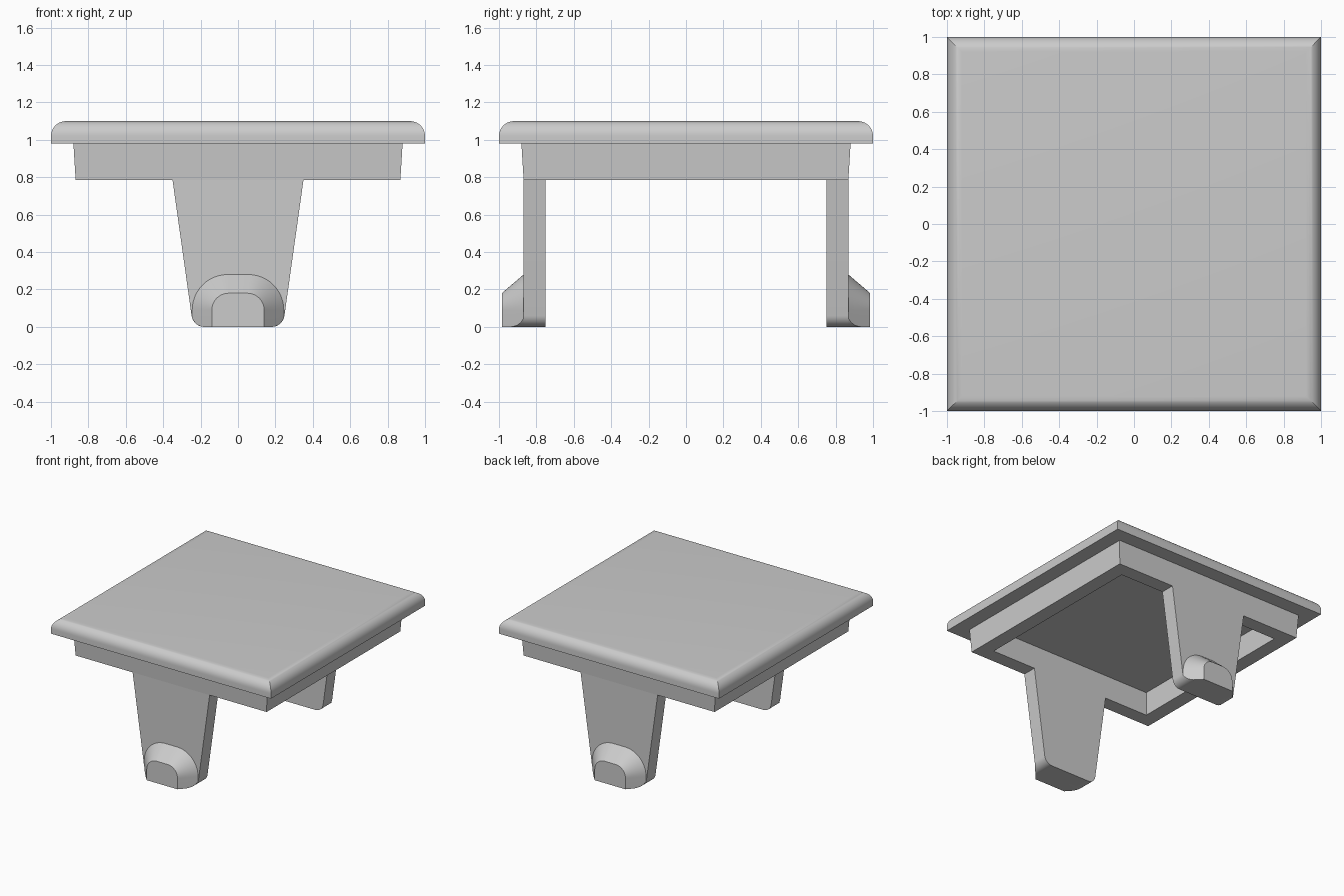
import bpy, bmesh
from math import sin, cos, pi, sqrt, radians

if "Cube" in bpy.data.objects:
    bpy.data.objects.remove(bpy.data.objects["Cube"])

grey = bpy.data.materials.new("light_grey_plastic")
grey.use_nodes = True
colour = (0.6, 0.6, 0.6, 1)
grey.diffuse_color = colour
grey.node_tree.nodes["Principled BSDF"].inputs["Base Color"].default_value = colour

CEILING, RIM_Z = 0.98, 0.785
INNER, OUTER = 0.75, 0.868
TIP = 0.985


def loft(name, rings, caps=True):
    """Skin a series of closed outlines that share a point count."""
    bm = bmesh.new()
    loops = [[bm.verts.new(p) for p in ring] for ring in rings]
    for a, b in zip(loops, loops[1:]):
        for i in range(len(a)):
            j = (i + 1) % len(a)
            bm.faces.new((a[i], a[j], b[j], b[i]))
    if caps:
        bm.faces.new(loops[0])
        bm.faces.new(loops[-1])
    bmesh.ops.remove_doubles(bm, verts=bm.verts, dist=1e-5)
    bmesh.ops.recalc_face_normals(bm, faces=bm.faces)
    mesh = bpy.data.meshes.new(name)
    bm.to_mesh(mesh)
    bm.free()
    mesh.materials.append(grey)
    obj = bpy.data.objects.new(name, mesh)
    bpy.context.collection.objects.link(obj)
    bpy.ops.object.select_all(action='DESELECT')
    bpy.context.view_layer.objects.active = obj
    obj.select_set(True)
    bpy.ops.object.shade_smooth_by_angle(angle=radians(30))
    return obj


def square(h, z):
    return [(-h, -h, z), (h, -h, z), (h, h, z), (-h, h, z)]


def arc(cx, cz, r, start, end, n=10):
    angles = [radians(start + (end - start) * i / n) for i in range(n + 1)]
    return [(cx + r * cos(a), cz + r * sin(a)) for a in angles]


def mirrored(half):
    """Complete a right-hand half outline with its left-hand copy."""
    return half + [(-x, z) for x, z in reversed(half)]


# Cover plate with a rounded top edge
R = 0.08
loft("cover_plate", [square(1, CEILING)] +
     [square(h, z) for h, z in arc(1 - R, 1.1 - R, R, 0, 90)])

# Hollow, slightly tapered rim under the plate
loft("rim", [square(INNER, CEILING), square(INNER, RIM_Z),
             square(OUTER, RIM_Z), square(0.88, CEILING)], caps=False)

# Tapered leg outline with rounded lower corners
FILLET, FX = 0.07, 0.179
leg = mirrored(arc(FX, FILLET, FILLET, -90, -8) + [(0.35, RIM_Z)])


def leg_bottom(x):
    d = max(0, x - FX)
    return FILLET - sqrt(max(0, FILLET ** 2 - d * d))


def catch_outline(t):
    """Arched outline, shrinking from the leg face (t=0) to the tip (t=1)."""
    w, top, r = 0.245 - 0.105 * t, 0.28 - 0.1 * t, 0.19 - 0.1 * t
    x0 = min(w, FX)
    lower = [x0 + (w - x0) * sin(i / 8 * pi / 2) for i in range(9)]
    return mirrored([(x, leg_bottom(x)) for x in lower] +
                    arc(w - r, top - r, r, 0, 90, 12))


# A leg with a snap catch at the front and at the back
for side, s in (("front", -1), ("back", 1)):
    loft(side + "_leg", [[(x, s * y, z) for x, z in leg] for y in (INNER, OUTER)])
    steps = [i / 8 for i in range(9)]
    loft(side + "_catch",
         [[(x, s * (OUTER + (TIP - OUTER) * t), z) for x, z in catch_outline(t)]
          for t in steps])
